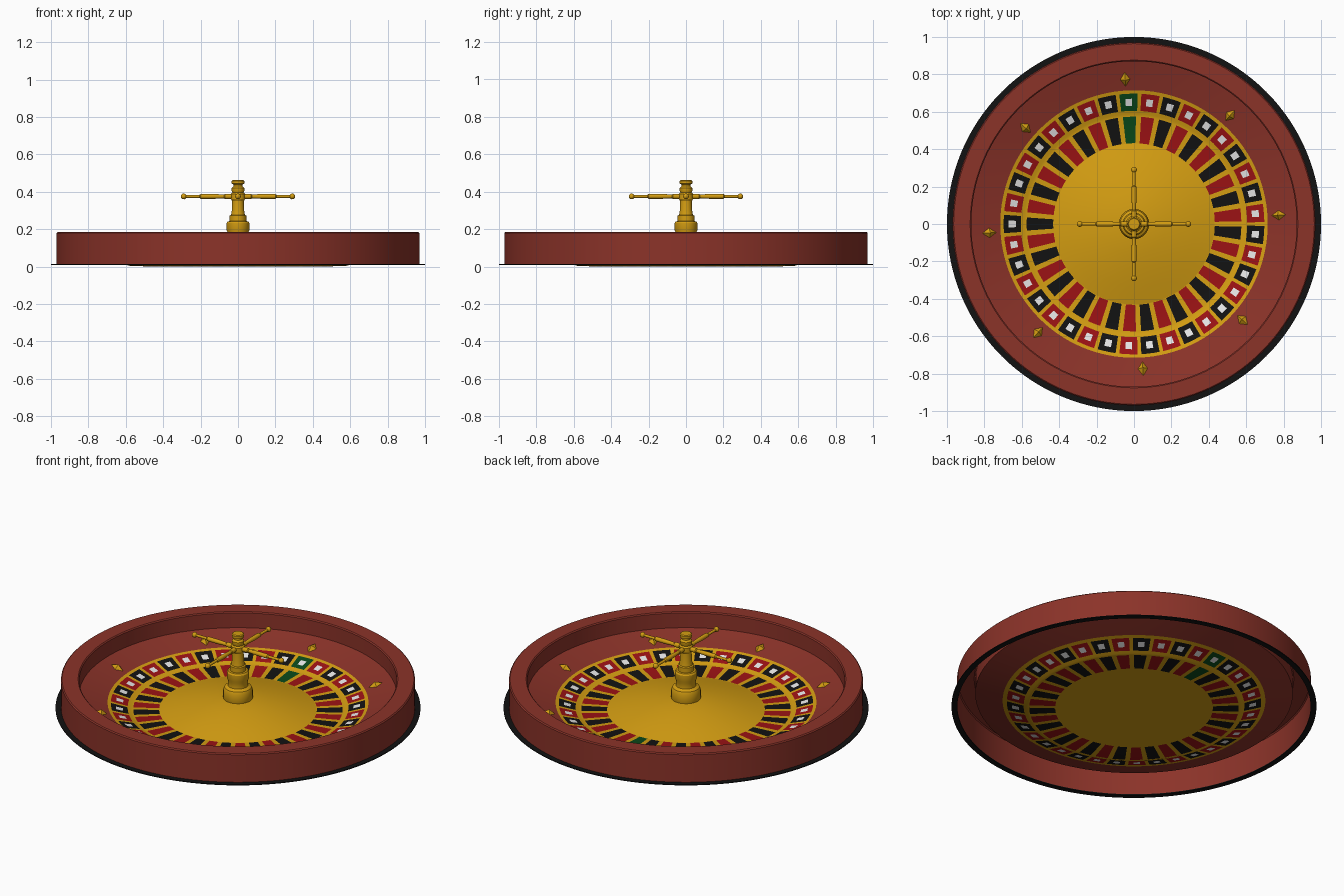
import bpy, bmesh, math
from mathutils import Matrix, Vector

if "Cube" in bpy.data.objects:
    bpy.data.objects.remove(bpy.data.objects["Cube"])


def mat(name, r, g, b):
    m = bpy.data.materials.new(name)
    m.diffuse_color = (r, g, b, 1)
    m.use_nodes = True
    m.node_tree.nodes["Principled BSDF"].inputs["Base Color"].default_value = m.diffuse_color
    return m


BROWN = mat("red_brown_wood", 0.26, 0.033, 0.022)
GOLD = mat("gold", 0.66, 0.34, 0.006)
BLACK = mat("black", 0.006, 0.006, 0.006)
RED = mat("red", 0.33, 0.006, 0.007)
GREEN = mat("green", 0.003, 0.065, 0.01)
WHITE = mat("white", 0.8, 0.8, 0.8)


def finish(name, bm, mats, smooth=30):
    me = bpy.data.meshes.new(name)
    bm.to_mesh(me)
    bm.free()
    for m in mats:
        me.materials.append(m)
    ob = bpy.data.objects.new(name, me)
    bpy.context.collection.objects.link(ob)
    if smooth:
        bpy.ops.object.select_all(action='DESELECT')
        ob.select_set(True)
        bpy.context.view_layer.objects.active = ob
        bpy.ops.object.shade_smooth_by_angle(angle=math.radians(smooth))
    return ob


def lathe(name, profile, material, n=128, closed=False, matrix=None):
    """Spin a (radius, height) profile round z; outside lies right of the path."""
    bm = bmesh.new()
    rings = []
    for r, z in profile:
        if r == 0:
            rings.append([bm.verts.new((0, 0, z))] * n)
        else:
            rings.append([bm.verts.new((r * math.cos(math.tau * i / n),
                                        r * math.sin(math.tau * i / n), z)) for i in range(n)])
    pairs = list(zip(rings, rings[1:]))
    if closed:
        pairs.append((rings[-1], rings[0]))
    for a, b in pairs:
        for i in range(n):
            j = (i + 1) % n
            quad = list(dict.fromkeys((a[i], a[j], b[j], b[i])))
            bm.faces.new(quad)
    if matrix:
        bm.transform(matrix)
    return finish(name, bm, [material])


# Wooden rim and sloping bowl (one open shell) with the thin black foot ring
lathe("rim_and_bowl", [(0.97, 0.01), (0.97, 0.179), (0.964, 0.185), (0.876, 0.185),
                       (0.87, 0.179), (0.87, 0.09), (0.79, 0.066), (0.715, 0.045)], BROWN)
lathe("foot_ring", [(0.968, 0.008), (1.0, 0.008), (1.0, 0.013), (0.968, 0.013)],
      BLACK, closed=True)

# Track sheet: coloured pads and pockets in a gold lattice, 37 sectors
N = 37
STEP = math.tau / N
# radius, height, gold margin on each side of the sector
ROWS = [(0.72, 0.046, 0.085), (0.697, 0.04, 0.085), (0.67, 0.032, 0.085),
        (0.632, 0.021, 0.085), (0.605, 0.013, 0.085), (0.588, 0.006, 0.12),
        (0.574, 0.003, 0.14), (0.432, 0.0, 0.16), (0.415, 0.0, 0.16)]
bm = bmesh.new()
grid = []
for r, z, m in ROWS:
    ring = []
    for s in range(N):
        start = math.pi - (9 + s) * STEP + STEP / 2    # sectors run clockwise
        for f in (0, m, 0.34, 0.66, 1 - m):
            a = start - f * STEP
            ring.append(bm.verts.new((r * math.cos(a), r * math.sin(a), z)))
    grid.append(ring)
for row in range(len(ROWS) - 1):
    for c in range(N * 5):
        d = (c + 1) % (N * 5)
        f = bm.faces.new((grid[row][d], grid[row][c], grid[row + 1][c], grid[row + 1][d]))
        sector, col = divmod(c, 5)
        if row in (1, 2, 3, 6) and col in (1, 2, 3):
            f.material_index = 3 if sector == 0 else (1 if sector % 2 else 2)
            if row == 2 and col == 2:
                f.material_index = 4                   # plain white mark
finish("pocket_track", bm, [GOLD, RED, BLACK, GREEN, WHITE])

# Gold centre dome, closed underneath
lathe("centre_dome", [(0, 0.0), (0.43, 0.0), (0.38, 0.013), (0.33, 0.026), (0.25, 0.045),
                      (0.17, 0.06), (0.09, 0.072), (0, 0.076)], GOLD, 96)

# Turned turret
lathe("turret", [(0.076, 0.06), (0.081, 0.075), (0.081, 0.125), (0.074, 0.14), (0.056, 0.15),
                 (0.054, 0.18), (0.061, 0.195), (0.061, 0.232), (0.055, 0.241), (0.045, 0.243),
                 (0.045, 0.272), (0.037, 0.276), (0.033, 0.3), (0.031, 0.35), (0.038, 0.362),
                 (0.038, 0.388), (0.03, 0.396), (0.034, 0.405), (0.034, 0.42), (0.024, 0.43),
                 (0.024, 0.438), (0.034, 0.443), (0.034, 0.457), (0.029, 0.462), (0, 0.463)],
      GOLD, 32)

# Four spokes with ball tips
spoke = [(0.014, 0.02), (0.014, 0.07), (0.01, 0.075), (0.013, 0.13), (0.013, 0.2),
         (0.008, 0.206), (0.008, 0.277)]
for k in range(7):
    t = math.radians(-60 + 25 * k)
    spoke.append((0.0155 * math.cos(t), 0.29 + 0.0155 * math.sin(t)))
spoke.append((0, 0.3055))
for k in range(4):
    place = (Matrix.Translation((0, 0, 0.375)) @ Matrix.Rotation(k * math.pi / 2, 4, 'Z')
             @ Matrix.Rotation(math.pi / 2, 4, 'Y'))
    lathe(f"spoke_{k + 1}", spoke, GOLD, 16, matrix=place)

# Eight diamond studs lying on the bowl slope
for k in range(8):
    bm = bmesh.new()
    base = [bm.verts.new(p) for p in ((0.039, 0, 0), (0, 0.026, 0), (-0.039, 0, 0), (0, -0.026, 0))]
    tip = bm.verts.new((0, 0, 0.022))
    for i in range(4):
        bm.faces.new((base[i], base[(i + 1) % 4], tip))
    bm.faces.new(base[::-1])
    bm.transform(Matrix.Rotation(math.radians(3.5 + 45 * k), 4, 'Z')
                 @ Matrix.Translation((0.775, 0, 0.064)) @ Matrix.Rotation(-0.28, 4, 'Y'))
    finish(f"diamond_stud_{k + 1}", bm, [GOLD], 0)
